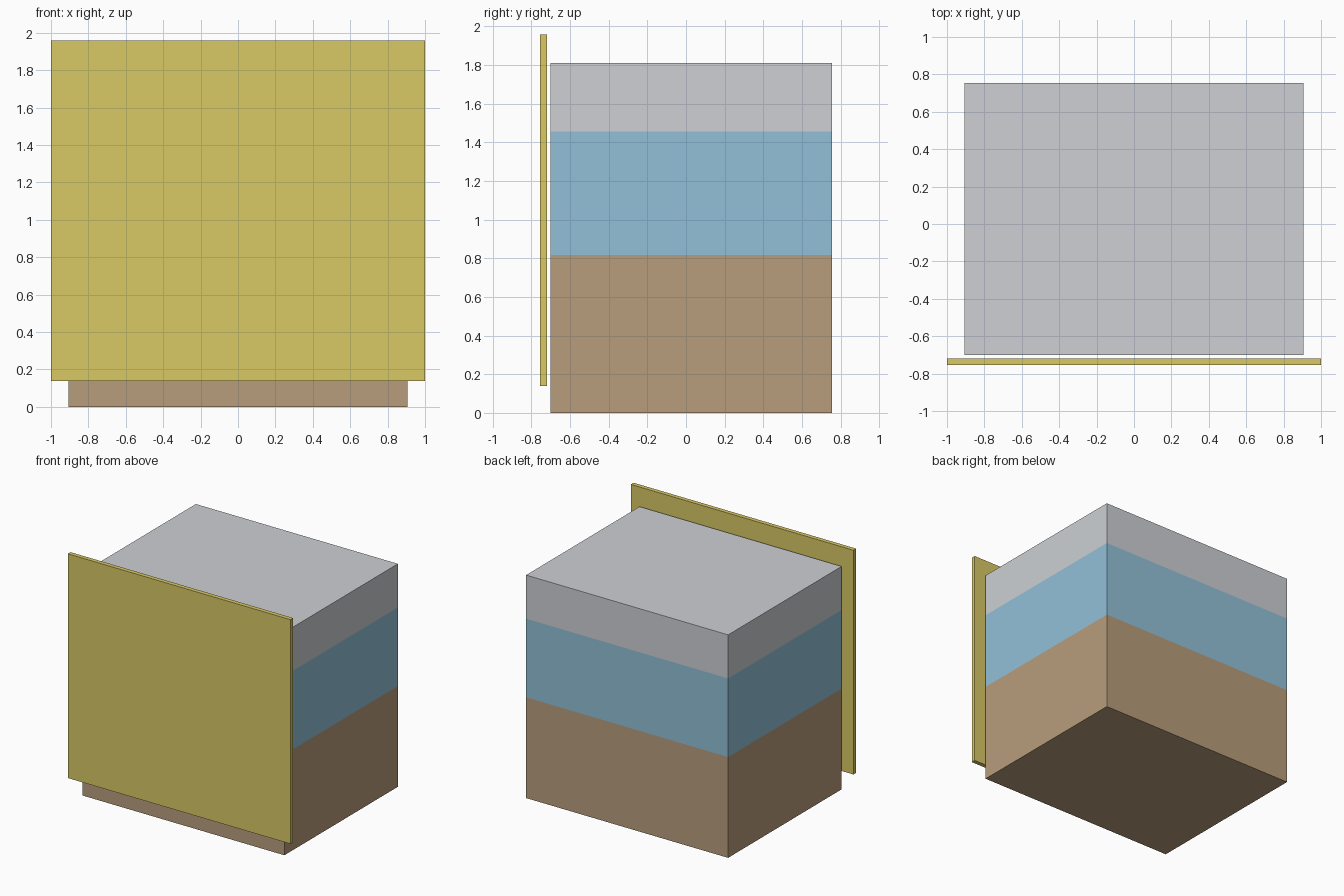
import bpy, bmesh
from mathutils import Matrix

if "Cube" in bpy.data.objects:
    bpy.data.objects.remove(bpy.data.objects["Cube"])


def material(name, color):
    mat = bpy.data.materials.new(name)
    mat.diffuse_color = (*color, 1)
    mat.use_nodes = True
    mat.node_tree.nodes["Principled BSDF"].inputs["Base Color"].default_value = mat.diffuse_color
    return mat


def box(name, lo, hi, mats, cuts=()):
    """Closed box from corner lo to corner hi; horizontal cuts divide it into colour bands."""
    size = [b - a for a, b in zip(lo, hi)]
    mid = [(a + b) / 2 for a, b in zip(lo, hi)]
    bm = bmesh.new()
    bmesh.ops.create_cube(bm, size=1, matrix=Matrix.Translation(mid) @ Matrix.Diagonal((*size, 1)))
    for z in cuts:
        bmesh.ops.bisect_plane(bm, geom=bm.verts[:] + bm.edges[:] + bm.faces[:],
                               plane_co=(0, 0, z), plane_no=(0, 0, 1))
    for f in bm.faces:
        f.material_index = sum(f.calc_center_median().z > z for z in cuts)
    mesh = bpy.data.meshes.new(name)
    bm.to_mesh(mesh)
    bm.free()
    for m in mats:
        mesh.materials.append(m)
    obj = bpy.data.objects.new(name, mesh)
    bpy.context.collection.objects.link(obj)
    return obj


brown = material("brown", (0.48, 0.34, 0.20))
blue = material("blue", (0.29, 0.53, 0.69))
grey = material("grey", (0.61, 0.63, 0.66))
yellow = material("yellow", (0.69, 0.58, 0.13))

# Main block with three stacked colour bands
box("banded_block", (-0.907, -0.70, 0), (0.907, 0.755, 1.81), (brown, blue, grey), (0.818, 1.456))

# Thin panel floating just ahead of the front face
box("front_panel", (-1, -0.755, 0.138), (1, -0.72, 1.958), (yellow,))
